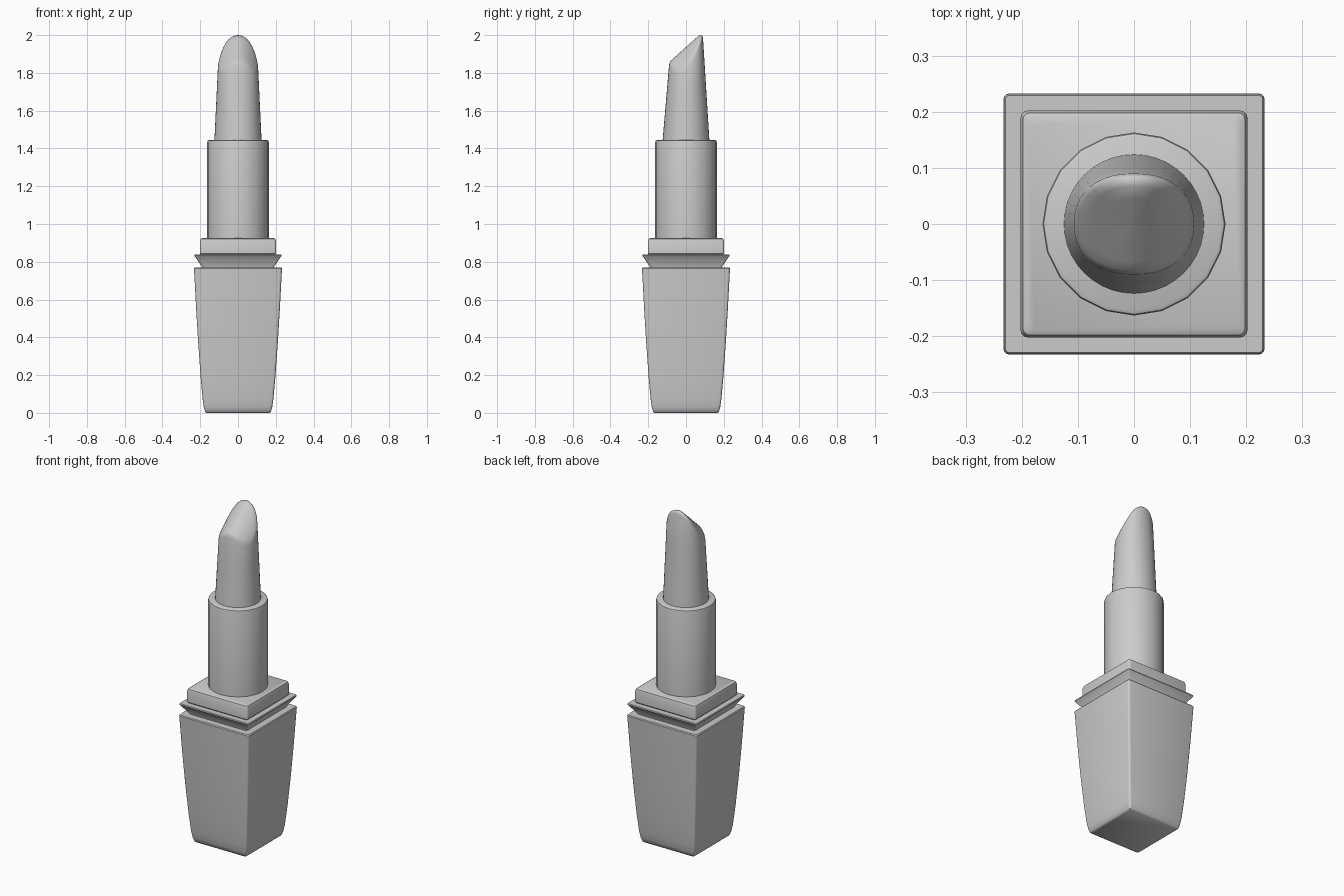
import bpy, bmesh
from math import sin, cos, pi, copysign

if "Cube" in bpy.data.objects:
    bpy.data.objects.remove(bpy.data.objects["Cube"])


def loft(name, rings, angle=35):
    """Skin a list of equal-length vertex rings and cap both ends."""
    bm = bmesh.new()
    loops = [[bm.verts.new(p) for p in ring] for ring in rings]
    n = len(loops[0])
    for a, b in zip(loops, loops[1:]):
        for i in range(n):
            j = (i + 1) % n
            bm.faces.new((a[i], a[j], b[j], b[i]))
    bm.faces.new(loops[0][::-1])
    bm.faces.new(loops[-1])
    bmesh.ops.recalc_face_normals(bm, faces=bm.faces)
    mesh = bpy.data.meshes.new(name)
    bm.to_mesh(mesh)
    bm.free()
    obj = bpy.data.objects.new(name, mesh)
    bpy.context.collection.objects.link(obj)
    bpy.ops.object.select_all(action='DESELECT')
    obj.select_set(True)
    bpy.context.view_layer.objects.active = obj
    bpy.ops.object.shade_smooth_by_angle(angle=angle * pi / 180)
    return obj


def square(h, z, r=0.012, steps=3):
    """Square ring of half-width h with rounded corners."""
    pts = []
    for k, (sx, sy) in enumerate([(1, 1), (-1, 1), (-1, -1), (1, -1)]):
        for i in range(steps + 1):
            t = (k + i / steps) * pi / 2
            pts.append((sx * (h - r) + r * cos(t), sy * (h - r) + r * sin(t), z))
    return pts


def circle(r, z, n=20):
    return [(r * cos(2 * pi * i / n), r * sin(2 * pi * i / n), z) for i in range(n)]


# Tapered square handle
loft("handle", [square(h, z) for h, z in [
    (0.167, 0), (0.174, 0.006), (0.181, 0.03), (0.187, 0.07), (0.197, 0.18),
    (0.210, 0.36), (0.221, 0.54), (0.229, 0.69), (0.233, 0.765), (0.229, 0.77)]])

# Flared collar
loft("collar", [square(h, z, 0.006) for h, z in [
    (0.19, 0.765), (0.19, 0.773), (0.231, 0.832), (0.229, 0.838), (0.19, 0.838)]])

# Square shoulder block with softened edges
loft("shoulder", [square(h, z) for h, z in [
    (0.193, 0.835), (0.202, 0.845), (0.202, 0.908), (0.198, 0.921), (0.189, 0.926)]])

# Round inner tube
loft("tube", [circle(r, z) for r, z in [
    (0.163, 0.92), (0.163, 1.434), (0.161, 1.441), (0.155, 1.444)]])


# Slanted lipstick bullet
def face_height(x, y):
    return min(1.937 + 0.9 * y, 2.0) - 9 * x * x


def rim(t, s=1.0):
    c, d = cos(t), sin(t)
    return (s * 0.107 * copysign(abs(c) ** 0.88, c),
            s * 0.09 * copysign(abs(d) ** 0.88, d))


N = 40
angles = [2 * pi * i / N for i in range(N)]
rings = []
for f in (0, 0.35, 0.7, 1):
    ring = []
    for t in angles:
        x, y = rim(t)
        z = face_height(x, y) - 0.016
        ring.append((0.125 * cos(t) * (1 - f) + x * f,
                     0.124 * sin(t) * (1 - f) + y * f,
                     1.44 * (1 - f) + z * f))
    rings.append(ring)
for s, drop in ((0.97, 0.005), (0.91, 0), (0.75, 0), (0.5, 0), (0.25, 0), (0.05, 0)):
    rings.append([(*rim(t, s), face_height(*rim(t, s)) - drop) for t in angles])
loft("bullet", rings, 60)
